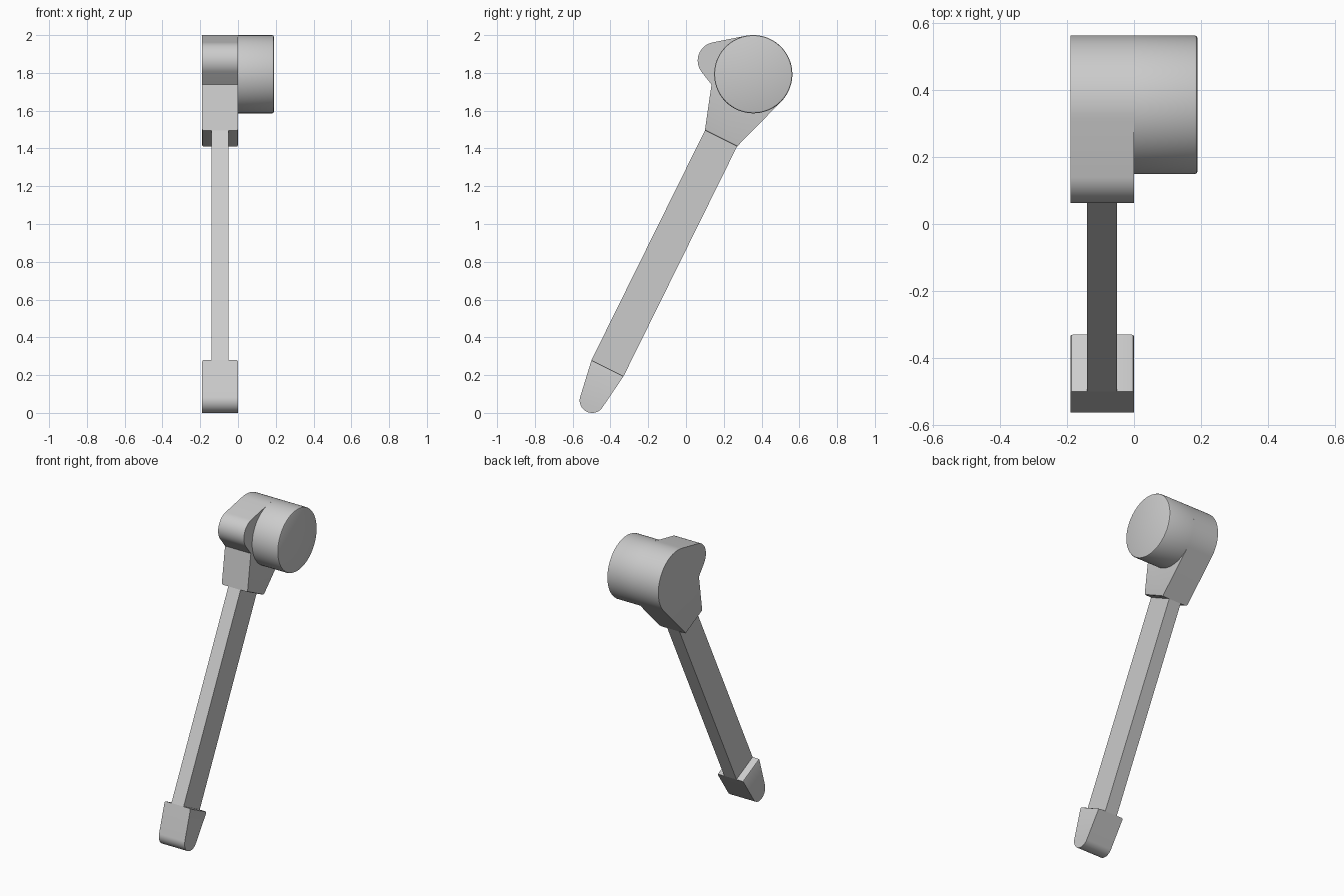
import bpy, bmesh
from math import cos, sin, radians

cube = bpy.data.objects.get("Cube")
if cube:
    bpy.data.objects.remove(cube)

grey = bpy.data.materials.new("plain grey")
grey.use_nodes = True
colour = (0.6, 0.6, 0.6, 1)
grey.diffuse_color = colour
grey.node_tree.nodes["Principled BSDF"].inputs["Base Color"].default_value = colour


def arc(centre, radius, start, end, steps):
    """Points (y, z) along an arc, angles in degrees."""
    angles = [radians(start + (end - start) * i / steps) for i in range(steps + 1)]
    return [(centre[0] + radius * cos(a), centre[1] + radius * sin(a)) for a in angles]


def slab(name, profile, x0, x1, soft_edge=None):
    """Extrude a (y, z) profile along x, softening the cap edges chosen by soft_edge."""
    bm = bmesh.new()
    n = len(profile)
    near = [bm.verts.new((x0, y, z)) for y, z in profile]
    far = [bm.verts.new((x1, y, z)) for y, z in profile]
    bm.faces.new(near)
    bm.faces.new(far)
    for i in range(n):
        j = (i + 1) % n
        bm.faces.new((near[i], near[j], far[j], far[i]))
    bmesh.ops.recalc_face_normals(bm, faces=bm.faces)
    if soft_edge:
        edges = []
        for i in range(n):
            for side, ring in enumerate((near, far)):
                if soft_edge(i, side):
                    edges.append(bm.edges.get((ring[i], ring[(i + 1) % n])))
        bmesh.ops.bevel(bm, geom=edges, offset=0.009, segments=2,
                        profile=0.5, affect='EDGES')
    mesh = bpy.data.meshes.new(name)
    bm.to_mesh(mesh)
    bm.free()
    mesh.materials.append(grey)
    obj = bpy.data.objects.new(name, mesh)
    bpy.context.collection.objects.link(obj)
    bpy.ops.object.select_all(action='DESELECT')
    bpy.context.view_layer.objects.active = obj
    obj.select_set(True)
    bpy.ops.object.shade_smooth_by_angle(angle=radians(30))
    return obj


def ledge(i, side):
    return i == 0


# Shared corners where the bar meets the head and the foot
head_front, head_back = (0.10, 1.495), (0.27, 1.41)
foot_front, foot_back = (-0.50, 0.28), (-0.33, 0.195)
hub, hub_radius = (0.356, 1.793), 0.207

# Head: round hub with a smaller bump, tapering to the bar
head = [head_front, head_back]
head += arc(hub, hub_radius, -44, 102, 32)
head += arc((0.16, 1.865), 0.098, 102, 218, 20)
head += [(0.135, 1.738)]
slab("head", head, -0.19, 0, ledge)

# Drum on the left side of the head
drum = arc(hub, hub_radius, -44, 316, 80)[:-1]
slab("drum", drum, 0, 0.19, lambda i, side: side == 1)

# Slim bar
slab("bar", [head_front, head_back, foot_back, foot_front], -0.141, -0.051)

# Foot with rounded tip
foot = [foot_back, foot_front] + arc((-0.497, 0.066), 0.066, 163, 326, 24)
slab("foot", foot, -0.19, 0, ledge)
